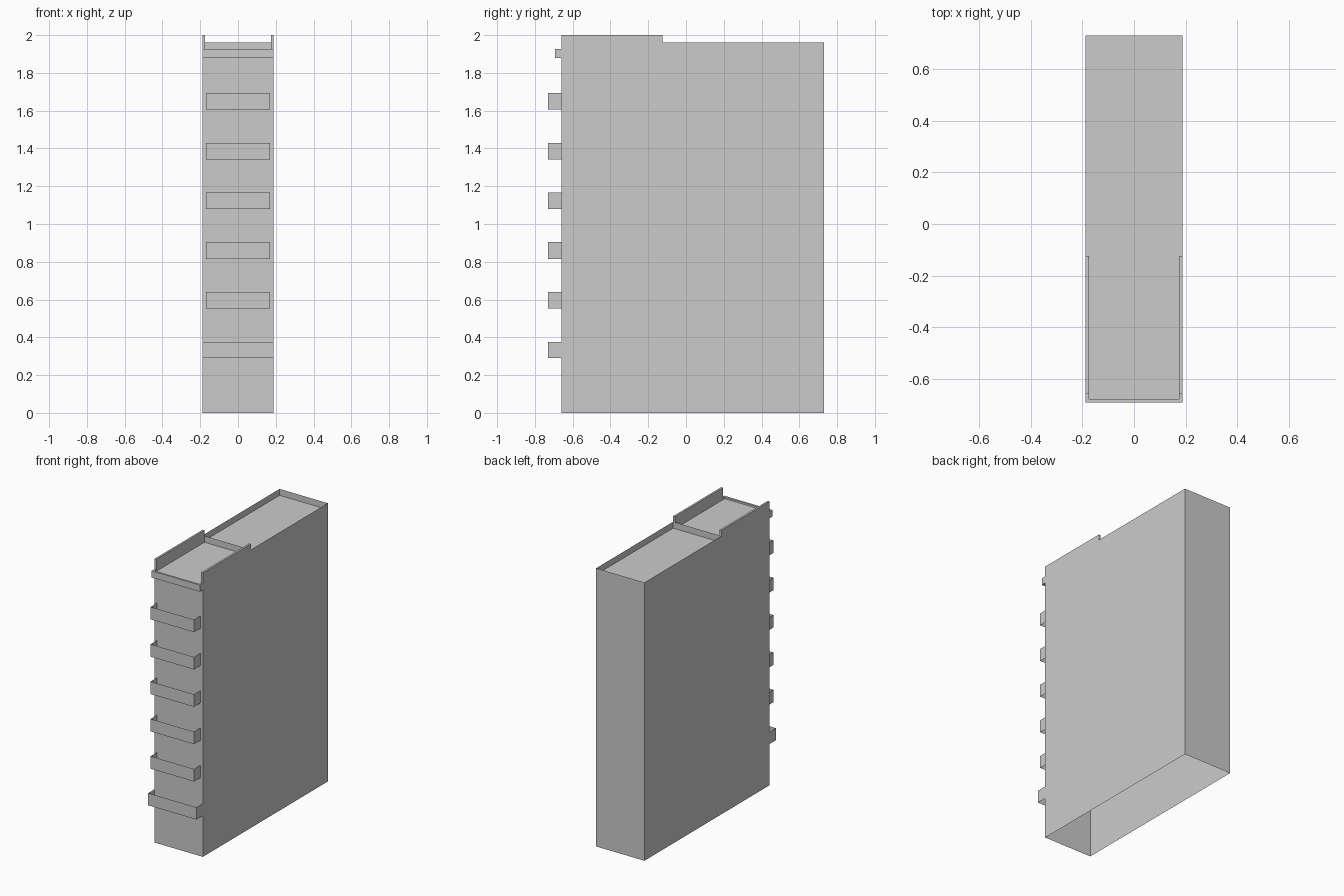
import bpy
from mathutils import Vector

if "Cube" in bpy.data.objects:
    bpy.data.objects.remove(bpy.data.objects["Cube"])

W = 0.188                      # half width
FRONT, BACK = -0.659, 0.731    # shell depth range
STEP = -0.125                  # where the raised side rails end
FLOOR, RIM, TOP = 1.915, 1.96, 2.0
T = 0.014                      # rail thickness


def mesh(name, verts, faces):
    me = bpy.data.meshes.new(name)
    me.from_pydata([Vector(v) for v in verts], [], faces)
    ob = bpy.data.objects.new(name, me)
    bpy.context.collection.objects.link(ob)
    return ob


def box(name, x, y, z, skip=""):
    """Box from ranges; skip names the open sides (l r f k b t)."""
    v = [(i, j, k) for k in z for j in y for i in x]
    sides = {"b": (0, 2, 3, 1), "t": (4, 5, 7, 6), "f": (0, 1, 5, 4),
             "k": (2, 6, 7, 3), "l": (0, 4, 6, 2), "r": (1, 3, 7, 5)}
    return mesh(name, v, [f for s, f in sides.items() if s not in skip])


# Thin shell, open underneath: stepped side panels, front and back sheets
profile = [(FRONT, 0), (BACK, 0), (BACK, RIM), (STEP, RIM), (STEP, TOP), (FRONT, TOP)]
for name, s in (("left_panel", -1), ("right_panel", 1)):
    order = list(range(6))
    mesh(name, [(s * W, y, z) for y, z in profile], [order if s > 0 else order[::-1]])
box("front_panel", (-W, W), (FRONT, BACK), (0, FLOOR), "kbtlr")
box("back_panel", (-W, W), (FRONT, BACK), (0, RIM), "fbtlr")

# Recessed top and the thin divider across it
box("top_deck", (-W, W), (FRONT, BACK), (0, FLOOR), "fkblr")
box("divider", (-W, W), (STEP, BACK), (FLOOR, RIM), "kbtlr")

# Raised rails on both sides of the front half
box("left_rail", (-W, -W + T), (FRONT, STEP), (FLOOR, TOP), "lb")
box("right_rail", (W - T, W), (FRONT, STEP), (FLOOR, TOP), "rb")

# Upper lip: ledge continuing the deck, with a low raised edge
LIP = -0.693
box("lip_ledge", (-W, W), (LIP + T, FRONT), (1.88, FLOOR), "kflr")
box("lip_edge", (-W, W), (LIP, LIP + T), (1.88, 1.927))
for name, x in (("lip_left_end", (-W, -W + T)), ("lip_right_end", (W - T, W))):
    box(name, x, (LIP + T, FRONT), (1.88, 1.927), "fk")

# Thin strap handles up the front, open above and below
for i in range(5):
    z = 0.597 + i * 0.263
    box(f"handle_{i + 1}", (-0.169, 0.169), (-0.731, FRONT), (z - 0.044, z + 0.044), "kbt")
box("bottom_handle", (-W, W), (-0.731, FRONT), (0.29, 0.376), "kbt")
